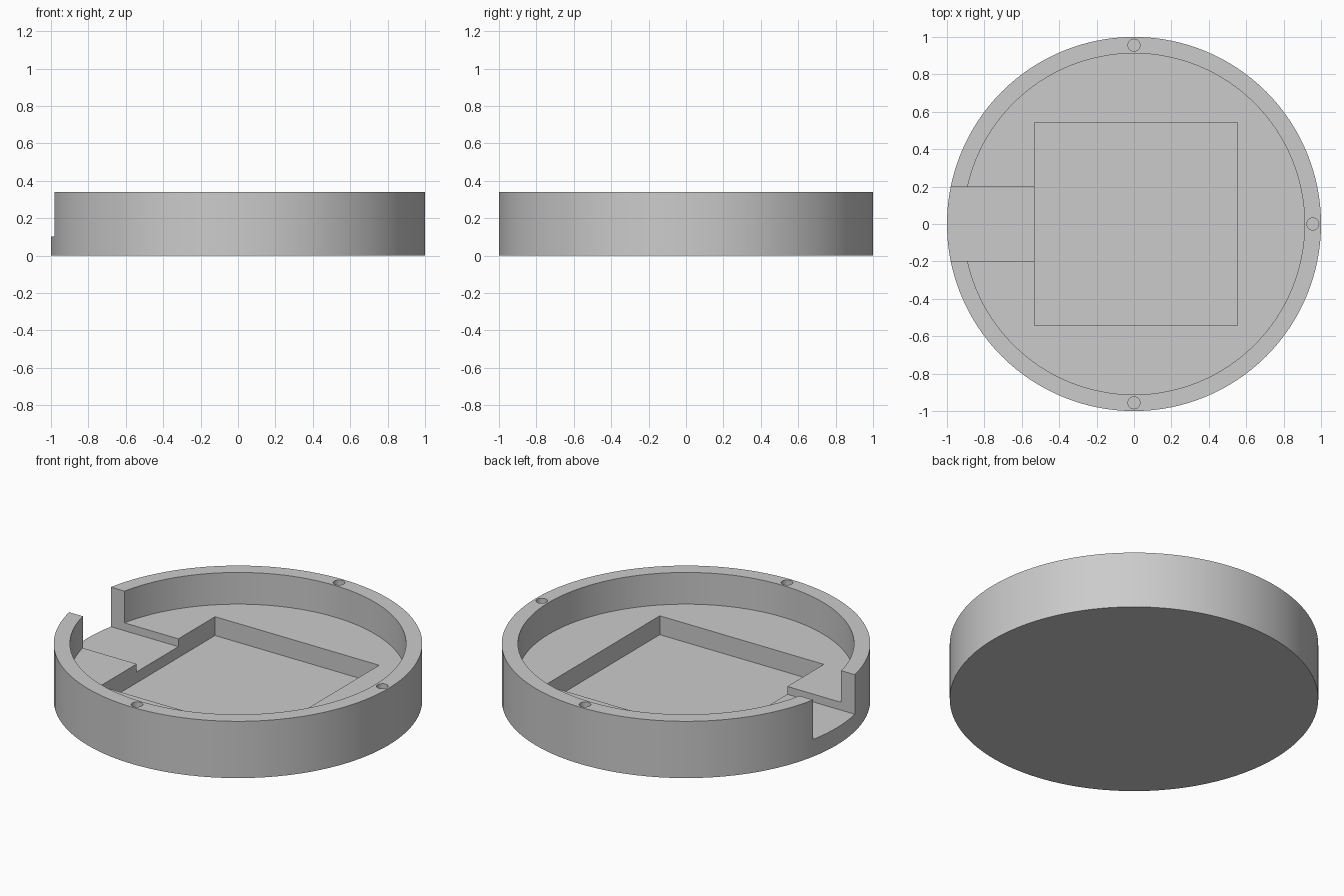
import bpy
import math

if "Cube" in bpy.data.objects:
    bpy.data.objects.remove(bpy.data.objects["Cube"])

HEIGHT = 0.34

grey = bpy.data.materials.new("light grey")
grey.diffuse_color = (0.6, 0.6, 0.6, 1)
grey.use_nodes = True
grey.node_tree.nodes["Principled BSDF"].inputs["Base Color"].default_value = grey.diffuse_color


def cylinder(name, radius, z0, z1, x=0, y=0, sides=128):
    bpy.ops.mesh.primitive_cylinder_add(
        vertices=sides, radius=radius, depth=z1 - z0, location=(x, y, (z0 + z1) / 2))
    obj = bpy.context.object
    obj.name = name
    return obj


def box(name, x0, x1, y0, y1, z0, z1):
    bpy.ops.mesh.primitive_cube_add(
        size=1, location=((x0 + x1) / 2, (y0 + y1) / 2, (z0 + z1) / 2))
    obj = bpy.context.object
    obj.name = name
    obj.scale = (x1 - x0, y1 - y0, z1 - z0)
    bpy.ops.object.transform_apply(location=False, rotation=False, scale=True)
    return obj


# Round housing
housing = cylinder("round_housing", 1.0, 0, HEIGHT)
housing.data.materials.append(grey)

# Recess, square pocket and side slot
cutters = [
    cylinder("recess_cutter", 0.912, 0.15, 0.5),
    box("pocket_cutter", -0.533, 0.554, -0.543, 0.544, 0.037, 0.5),
    box("slot_cutter", -1.2, -0.4, -0.197, 0.197, 0.103, 0.5),
]
# Screw holes in the rim
for i, angle in enumerate((-90, 0, 90)):
    a = math.radians(angle)
    cutters.append(cylinder(f"screw_hole_cutter_{i}", 0.032, 0.19, 0.5,
                            0.956 * math.cos(a), 0.956 * math.sin(a), 32))

# Cut everything out of the housing
bpy.ops.object.select_all(action='DESELECT')
bpy.context.view_layer.objects.active = housing
housing.select_set(True)
for cutter in cutters:
    cutter.data.materials.append(grey)
    cutter.hide_render = True
    mod = housing.modifiers.new(cutter.name, 'BOOLEAN')
    mod.operation = 'DIFFERENCE'
    mod.solver = 'EXACT'
    mod.object = cutter
    bpy.ops.object.modifier_apply(modifier=mod.name)
for cutter in cutters:
    bpy.data.objects.remove(cutter)

bpy.ops.object.shade_smooth_by_angle(angle=math.radians(30))
